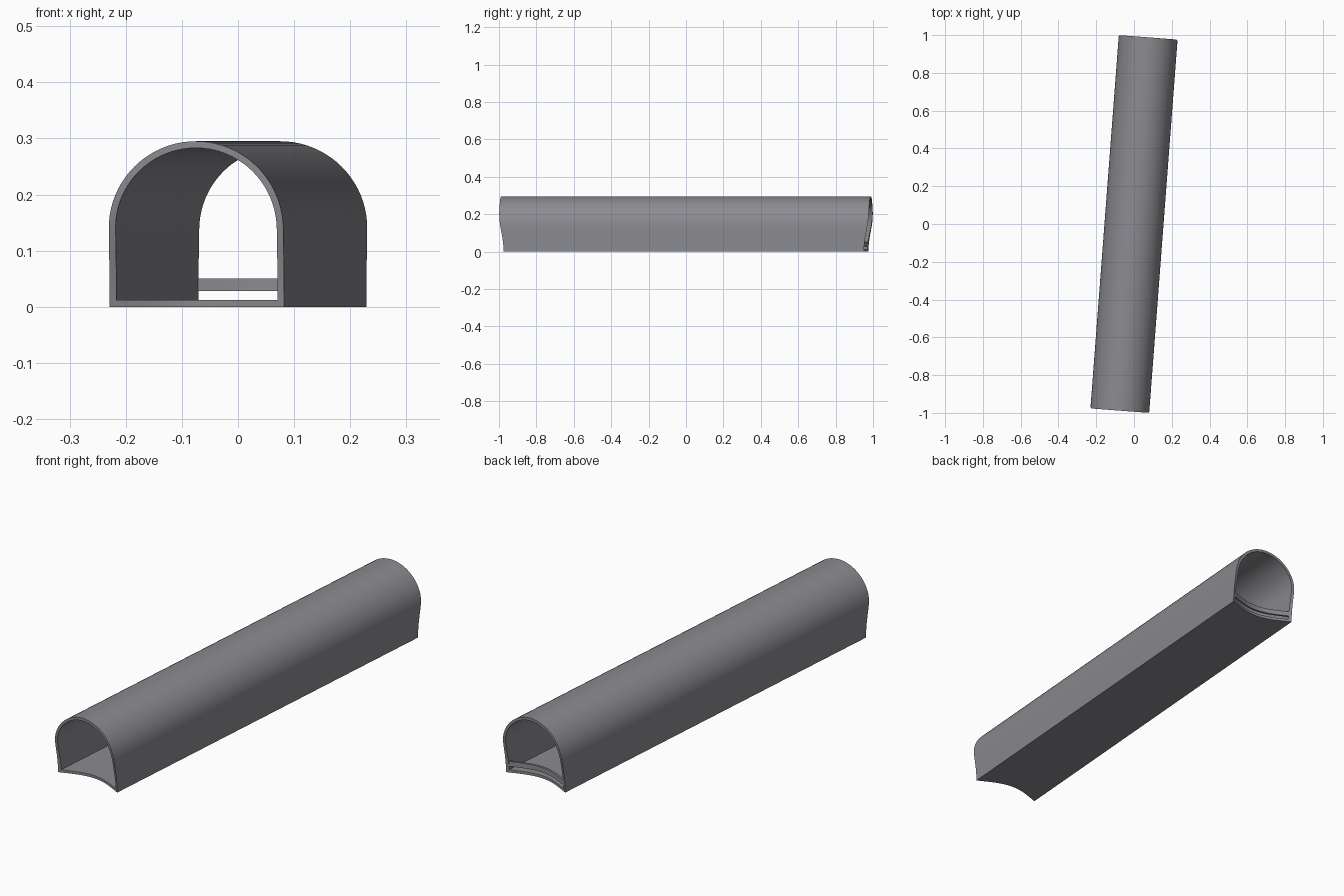
import bpy, bmesh, math
from mathutils import Matrix

if "Cube" in bpy.data.objects:
    bpy.data.objects.remove(bpy.data.objects["Cube"])

HALF, WIDTH, SPRING, WALL = 0.991, 0.156, 0.139, 0.012
TURN = Matrix.Rotation(math.radians(-4.35), 4, 'Z')

grey = bpy.data.materials.new("slate grey")
grey.diffuse_color = (0.26, 0.26, 0.28, 1)
grey.use_nodes = True
grey.node_tree.nodes["Principled BSDF"].inputs["Base Color"].default_value = grey.diffuse_color


def end_y(x, z):
    """Distance of the end face from the middle, with a soft dent at the floor."""
    r = min(math.hypot(x, z) / 0.26, 1)
    return HALF - 0.036 * (1 + math.cos(math.pi * r))


def arch_profile(w, base, n_floor=16, n_wall=8, n_arch=40):
    """Closed loop: floor left to right, right wall up, arch over, left wall down."""
    pts = [(-w + 2 * w * i / n_floor, base) for i in range(n_floor)]
    pts += [(w, base + (SPRING - base) * i / n_wall) for i in range(n_wall)]
    pts += [(w * math.cos(math.pi * i / n_arch), SPRING + w * math.sin(math.pi * i / n_arch))
            for i in range(n_arch)]
    pts += [(-w, SPRING + (base - SPRING) * i / n_wall) for i in range(n_wall)]
    return pts


def finish(bm, name):
    bmesh.ops.recalc_face_normals(bm, faces=bm.faces)
    bm.transform(TURN)
    mesh = bpy.data.meshes.new(name)
    bm.to_mesh(mesh)
    bm.free()
    mesh.materials.append(grey)
    obj = bpy.data.objects.new(name, mesh)
    bpy.context.collection.objects.link(obj)
    bpy.ops.object.select_all(action='DESELECT')
    obj.select_set(True)
    bpy.context.view_layer.objects.active = obj
    bpy.ops.object.shade_smooth_by_angle(angle=math.radians(30))


# Hollow tunnel shell: outer and inner skins joined by the two end rims
bm = bmesh.new()
outer = arch_profile(WIDTH, 0)
inner = arch_profile(WIDTH - WALL, WALL)
rings = [[bm.verts.new((x, side * end_y(x, z), z)) for x, z in prof]
         for prof, side in ((outer, -1), (outer, 1), (inner, 1), (inner, -1))]
n = len(outer)
for k in range(4):
    a, b = rings[k], rings[(k + 1) % 4]
    for i in range(n):
        j = (i + 1) % n
        bm.faces.new((a[i], a[j], b[j], b[i]))
finish(bm, "tunnel_shell")

# Low curved rail across the back opening
bm = bmesh.new()
steps, reach = 16, WIDTH - WALL
rows = []
for i in range(steps + 1):
    x = -reach + 2 * reach * i / steps
    y = end_y(x, 0.03)
    rows.append([bm.verts.new((x, y - d, z))
                 for d, z in ((0.0, 0.028), (0.0, 0.05), (0.01, 0.05), (0.01, 0.028))])
for a, b in zip(rows, rows[1:]):
    for k in range(4):
        m = (k + 1) % 4
        bm.faces.new((a[k], a[m], b[m], b[k]))
bm.faces.new(rows[0])
bm.faces.new(rows[-1])
finish(bm, "back_rail")
